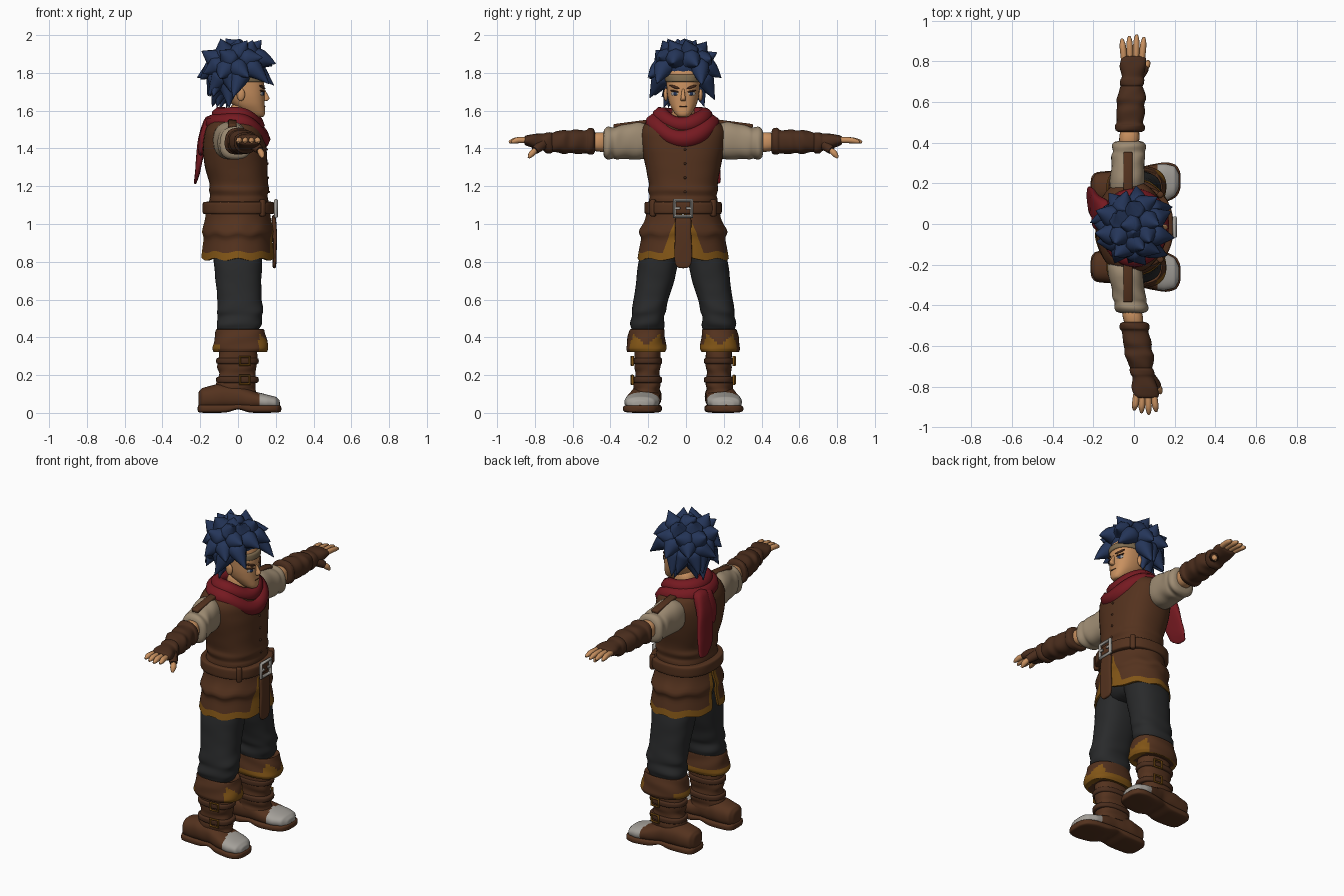
import bpy, bmesh, math, random
from mathutils import Vector, Matrix, Quaternion

if "Cube" in bpy.data.objects:
    bpy.data.objects.remove(bpy.data.objects["Cube"], do_unlink=True)

MID = -.015   # the body's centre line along y
SIDES = (("left", 1), ("right", -1))


def material(name, *rgb):
    mat = bpy.data.materials.new(name)
    mat.use_nodes = True
    mat.diffuse_color = (*rgb, 1)
    mat.node_tree.nodes["Principled BSDF"].inputs["Base Color"].default_value = (*rgb, 1)
    return mat


HAIR = material("navy hair", .018, .036, .1)
SKIN = material("warm skin", .58, .28, .115)
VEST = material("brown leather", .088, .032, .013)
DARK = material("dark leather", .068, .026, .012)
LINEN = material("beige linen", .34, .26, .17)
BAND = material("tan band", .21, .15, .08)
RED = material("red cloth", .18, .01, .015)
PANTS = material("charcoal cloth", .022, .023, .024)
GOLD = material("ochre trim", .22, .09, .008)
STEEL = material("pale steel", .37, .35, .32)


def finish(obj, mats, rule=None):
    """Apply modifiers, smooth the surface and colour faces by rule."""
    for mat in mats:
        obj.data.materials.append(mat)
    bpy.ops.object.select_all(action='DESELECT')
    obj.select_set(True)
    bpy.context.view_layer.objects.active = obj
    bpy.ops.object.convert(target='MESH')
    obj = bpy.context.view_layer.objects.active
    bpy.ops.object.shade_smooth_by_angle(angle=math.radians(55))
    if rule:
        for poly in obj.data.polygons:
            poly.material_index = int(rule(poly.center, poly.normal))
    return obj


def new_object(name, data):
    obj = bpy.data.objects.new(name, data)
    bpy.context.collection.objects.link(obj)
    return obj


def mesh_object(name, bm, subdivide=0):
    bmesh.ops.recalc_face_normals(bm, faces=bm.faces)
    mesh = bpy.data.meshes.new(name)
    bm.to_mesh(mesh)
    bm.free()
    obj = new_object(name, mesh)
    if subdivide:
        obj.modifiers.new("smooth", 'SUBSURF').levels = subdivide
    return obj


def loft(name, rings, mats, axis='z', side=1, power=2.4, fold=0, steps=2, rule=None):
    """Skin rounded sections (position, centre u, centre v, radius u, radius v)."""
    rows = []
    for a, b in zip(rings, rings[1:]):
        rows += [[p + (q - p) * k / steps for p, q in zip(a, b)] for k in range(steps)]
    rows.append(rings[-1])
    bm, loops, count = bmesh.new(), [], 24
    for p, u0, v0, ru, rv in rows:
        loop = []
        for i in range(count):
            t = math.tau * i / count
            c, s = math.cos(t), math.sin(t)
            w = 1 + fold * math.sin(3 * t + p * 70)
            u = u0 + ru * w * math.copysign(abs(c) ** (2 / power), c)
            v = v0 + rv * w * math.copysign(abs(s) ** (2 / power), s)
            x, y, z = {'x': (p, u, v), 'y': (u, p, v), 'z': (u, v, p)}[axis]
            loop.append(bm.verts.new((x, side * y + MID, z)))
        loops.append(loop)
    for a, b in zip(loops, loops[1:]):
        for i in range(count):
            j = (i + 1) % count
            bm.faces.new((a[i], a[j], b[j], b[i]))
    bm.faces.new(loops[0])
    bm.faces.new(loops[-1])
    return finish(mesh_object(name, bm, 1), mats, rule)


def tubes(name, paths, mat, cyclic=False, side=1, kind='NURBS'):
    """Round tubes along points (x, y, z, radius)."""
    curve = bpy.data.curves.new(name, 'CURVE')
    curve.dimensions, curve.bevel_depth, curve.bevel_resolution = '3D', 1, 2
    curve.resolution_u, curve.use_fill_caps = 5, True
    for path in paths:
        spline = curve.splines.new(kind)
        spline.points.add(len(path) - 1)
        for point, (x, y, z, r) in zip(spline.points, path):
            point.co = (x, side * y + MID, z, 1)
            point.radius = r
        spline.order_u = 3
        spline.use_cyclic_u, spline.use_endpoint_u = cyclic, not cyclic
    return finish(new_object(name, curve), [mat])


def blob(name, loc, scale, mat, turn=Quaternion()):
    bm = bmesh.new()
    bmesh.ops.create_uvsphere(bm, u_segments=16, v_segments=10, radius=1)
    bm.transform(Matrix.LocRotScale(Vector(loc), turn, Vector(scale)))
    return finish(mesh_object(name, bm), [mat])


def block(name, loc, size, mat, turn=Quaternion()):
    bm = bmesh.new()
    bmesh.ops.create_cube(bm, size=1)
    bm.transform(Matrix.LocRotScale(Vector(loc), turn, Vector(size)))
    obj = mesh_object(name, bm)
    bevel = obj.modifiers.new("bevel", 'BEVEL')
    bevel.width, bevel.segments = min(size) * .3, 2
    return finish(obj, [mat])


def on_front(target, name, y, z, scale, mat, roll=0):
    """Lay a flat spot on the front surface of the target."""
    bpy.context.view_layer.update()
    hit, loc, normal, _ = target.ray_cast(Vector((1, y + MID, z)), Vector((-1, 0, 0)))
    turn = normal.to_track_quat('X', 'Z') @ Quaternion((1, 0, 0), roll)
    return blob(name, loc, scale, mat, turn)


# Torso: vest with studs
vest = loft("vest", [(1.06, 0, 0, .16, .185), (1.13, .005, 0, .158, .184), (1.15, .005, 0, .152, .178),
                     (1.18, .005, 0, .162, .188), (1.21, .005, 0, .155, .182),
                     (1.3, -.01, 0, .168, .2), (1.4, -.018, 0, .172, .222), (1.48, -.02, 0, .16, .232),
                     (1.53, -.02, 0, .14, .21), (1.57, -.02, 0, .1, .12)], [VEST], fold=.01)
for k in range(4):
    on_front(vest, "vest_stud", .01, 1.17 + k * .075, (.007, .007, .007), DARK)

# Skirt of the vest: two panels with trimmed edges and a slit at the back
PROFILE = [(1.09, .162, .188), (1.03, .166, .19), (.98, .18, .214), (.95, .188, .238),
           (.93, .174, .213), (.89, .18, .222), (.85, .186, .23), (.812, .19, .236)]
for label, side in SIDES:
    bm, grid, cols, edge = bmesh.new(), [], 26, 3
    for j, (z, rx, ry) in enumerate(PROFILE):
        start, end = .08 + .012 * j, math.pi - .02 - .015 * j
        inner = start + .03 + .05 * j
        angles = [start + (inner - start) * i / edge for i in range(edge)]
        angles += [inner + (end - inner) * i / (cols - edge) for i in range(cols - edge + 1)]
        grid.append([bm.verts.new((rx * math.cos(a), side * ry * math.sin(a) + MID,
                                   z + .007 * math.sin(a * 9) * (j > 1))) for a in angles])
    for j in range(len(PROFILE) - 1):
        for i in range(cols):
            face = bm.faces.new((grid[j][i], grid[j][i + 1], grid[j + 1][i + 1], grid[j + 1][i]))
            face.material_index = int(j == len(PROFILE) - 2 or i >= cols - 1 or (j > 0 and i < edge))
    panel = mesh_object(label + "_skirt_panel", bm, 1)
    solid = panel.modifiers.new("thickness", 'SOLIDIFY')
    solid.thickness, solid.offset = .012, 0
    finish(panel, [VEST, GOLD])

# Belt, buckle and hanging flap
loft("belt", [(1.05, .003, 0, .185, .2), (1.06, .003, 0, .193, .207), (1.11, .003, 0, .193, .207),
              (1.12, .003, 0, .183, .2)], [VEST])
tubes("belt_buckle", [[(.201, y, z, .011) for y, z in
                       ((-.045, 1.04), (.045, 1.04), (.045, 1.125), (-.045, 1.125))]], STEEL, True, kind='POLY')
for y in (-.03, .03):
    block("buckle_prong", (.203, y + MID, 1.083), (.012, .03, .014), STEEL)
for label, side in SIDES:
    block(label + "_belt_loop", (.13, side * .16 + MID, 1.085), (.03, .03, .09), VEST,
          Quaternion((0, 0, 1), side * .8))
loft("front_flap", [(1.05, .188, 0, .012, .045), (.95, .195, 0, .012, .042), (.85, .195, 0, .01, .048),
                    (.79, .193, 0, .01, .045), (.765, .192, 0, .008, .025)], [VEST], power=4)

# Scarf rolls and tails
def roll(z, rx, ry, drop, r):
    turn = [math.tau * i / 14 for i in range(14)]
    return [(rx * math.cos(t), ry * math.sin(t), z - drop * max(0, math.cos(t)) ** 2,
             r * (1 + .1 * math.sin(3 * t))) for t in turn]

tubes("scarf", [roll(1.575, .1, .12, .055, .044), roll(1.535, .125, .152, .09, .05)], RED, True)
loft("scarf_tail", [(1.58, -.14, .08, .03, .05), (1.46, -.188, .1, .026, .062), (1.32, -.207, .12, .017, .07),
                    (1.25, -.218, .14, .012, .062), (1.21, -.228, .165, .006, .03)], [RED], fold=.07, power=3)
loft("scarf_short_tail", [(1.57, -.14, .03, .03, .04), (1.46, -.185, .035, .024, .05),
                          (1.36, -.198, .05, .012, .04)], [RED], fold=.06)

# Head, face and headband
loft("neck", [(1.48, 0, 0, .07, .07), (1.65, .02, 0, .06, .058)], [SKIN])
head = loft("head", [(1.565, .105, 0, .03, .026), (1.585, .09, 0, .055, .046), (1.63, .056, 0, .086, .072),
                     (1.68, .035, 0, .107, .085), (1.75, .028, 0, .112, .09), (1.82, .008, 0, .112, .095),
                     (1.89, 0, 0, .08, .07)], [SKIN])
loft("headband", [(1.75, .028, 0, .113, .092), (1.758, .028, 0, .118, .097), (1.785, .025, 0, .118, .1),
                  (1.793, .022, 0, .112, .096)], [BAND])
loft("nose", [(1.65, .142, 0, .014, .014), (1.665, .15, 0, .019, .013), (1.69, .142, 0, .013, .009),
              (1.72, .13, 0, .008, .007)], [SKIN])
on_front(head, "mouth", 0, 1.622, (.004, .023, .003), DARK)
for label, side in SIDES:
    on_front(head, label + "_eye_white", side * .046, 1.69, (.004, .022, .011), STEEL)
    on_front(head, label + "_iris", side * .043, 1.69, (.0065, .011, .011), HAIR)
    on_front(head, label + "_eyelid", side * .046, 1.703, (.007, .026, .005), DARK, side * .15)
    on_front(head, label + "_eyebrow", side * .045, 1.725, (.007, .032, .007), DARK, side * .3)
    blob(label + "_ear", (.015, side * .092 + MID, 1.685), (.022, .012, .034), SKIN)

# Hair: a cap with rings of pointed locks
random.seed(23)
CROWN, SPAN = Vector((-.005, 0, 1.83)), Vector((.132, .122, .108))
blob("hair_cap", CROWN + Vector((0, MID, 0)), SPAN, HAIR)
locks = []
for elevation, count, limit, reach, lift in ((80, 2, 180, 1.25, .012), (50, 6, 180, 1.32, .025),
                                             (24, 8, 180, 1.45, .02), (0, 9, 141, 1.42, -.045),
                                             (-25, 8, 115, 1.32, -.08), (-50, 6, 85, 1.15, -.1)):
    for i in range(count):
        az = math.pi + math.radians(limit) * ((2 * i + 1) / count - 1) + random.uniform(-.12, .12)
        el = math.radians(elevation + random.uniform(-6, 6))
        out = Vector((math.cos(az) * math.cos(el), math.sin(az) * math.cos(el), math.sin(el))) * SPAN
        swirl = Vector((-math.sin(az), math.cos(az), 0)) * random.uniform(-.07, .07)
        front = max(0, math.cos(az)) * (elevation < 40)
        rise = Vector((.02 * front, 0, lift - .09 * front))
        far = reach * random.uniform(.9, 1.03)
        steps = ((.6, 0, .03), (.95, .05, .062), (far * .87, .4, .042), (far * 1.13, 1.1, .001))
        locks.append([(*(CROWN + out * k + (rise + swirl) * m), r) for k, m, r in steps])
tubes("hair_locks", locks, HAIR)

# Arms: sleeve, strap, forearm, bracer, glove, fingers
for label, side in SIDES:
    drift = .05 if side > 0 else .17

    def arm(part, rings, mat, fold=0):
        loft(label + part, [(y, -.03 + drift * (y - .3), z, rx, rz) for y, z, rx, rz in rings],
             [mat], 'y', side, fold=fold)

    hand, tip = -.03 + drift * .5, .937 + side * .012
    arm("_sleeve", [(.15, 1.44, .08, .08), (.23, 1.442, .088, .104), (.3, 1.437, .08, .094), (.35, 1.43, .085, .088),
                    (.37, 1.43, .078, .082), (.4, 1.426, .087, .09), (.425, 1.426, .07, .07)], LINEN, .03)
    block(label + "_shoulder_strap", (-.03, side * .275 + MID, 1.53), (.045, .19, .022), VEST,
          Quaternion((1, 0, 0), -side * .13))
    arm("_forearm", [(.38, 1.433, .052, .056), (.5, 1.435, .048, .048)], SKIN)
    arm("_bracer", [(.465, 1.435, .05, .05), (.475, 1.437, .073, .07), (.5, 1.437, .075, .072),
                    (.512, 1.435, .064, .06), (.57, 1.435, .072, .067), (.6, 1.435, .066, .058),
                    (.63, 1.435, .074, .066), (.66, 1.435, .066, .058), (.69, 1.432, .056, .052),
                    (.71, 1.432, .045, .04)], DARK, .035)
    arm("_glove", [(.68, 1.43, .042, .04), (.7, 1.43, .06, .058), (.725, 1.43, .06, .056), (.74, 1.434, .052, .044),
                   (.79, 1.44, .066, .038), (.83, 1.442, .062, .028), (.842, 1.442, .052, .02)], DARK, .035)
    tubes(label + "_fingers", [[(hand + k * .029, .82, 1.443, .015), (hand + k * .032, .87, 1.446, .017),
                                (hand + k * .035, tip - .015 - .013 * abs(k - .3), 1.438, .014),
                                (hand + k * .036, tip - .013 * abs(k - .3), 1.433, .006)]
                               for k in (-1.5, -.5, .5, 1.5)], SKIN, side=side)
    tubes(label + "_thumb_guard", [[(hand + .02, .74, 1.425, .03), (hand + .045, .765, 1.405, .028),
                                    (hand + .06, .785, 1.39, .022)]], DARK, side=side)
    tubes(label + "_thumb", [[(hand + .055, .778, 1.395, .012), (hand + .066, .793, 1.382, .019),
                              (hand + .073, .81, 1.362, .015), (hand + .076, .818, 1.35, .006)]], SKIN, side=side)


def cuff_trim(center, normal):
    """Lining shows at the front around a wedge, and low on the inner and back sides."""
    offset = abs(center.y - MID) - .195
    if center.x > .11:
        return center.z < .355 + abs(offset) * .9
    return center.z < .323 or (center.z < .36 and (offset < -.06 or center.x < -.1))


# Legs: trousers, boots with folded cuffs, straps, feet
loft("trouser_seat", [(1.05, 0, 0, .14, .16), (.9, 0, 0, .15, .19), (.8, 0, 0, .1, .1)], [PANTS])
for label, side in SIDES:
    loft(label + "_trouser_leg", [(.92, 0, .1, .13, .1), (.8, 0, .132, .13, .108), (.7, .002, .147, .122, .102),
                                  (.6, .008, .17, .117, .092), (.54, .012, .183, .124, .092), (.51, .012, .186, .118, .084),
                                  (.47, .005, .19, .122, .094), (.44, 0, .19, .11, .085), (.36, 0, .19, .08, .07)],
         [PANTS], side=side, fold=.03)
    loft(label + "_boot_cuff", [(.43, .01, .192, .1, .075), (.445, .012, .192, .128, .092), (.4, .013, .195, .138, .1),
                                (.34, .014, .195, .15, .108), (.32, .014, .195, .142, .1), (.33, .01, .19, .1, .07)],
         [VEST, GOLD], side=side, fold=.02, steps=4, rule=cuff_trim)
    loft(label + "_boot_shaft", [(.38, 0, .19, .095, .068), (.3, 0, .188, .104, .07), (.24, -.005, .188, .106, .07),
                                 (.21, -.005, .188, .094, .062), (.15, -.01, .19, .108, .074), (.12, -.01, .192, .1, .068),
                                 (.09, -.01, .195, .115, .08)], [VEST], side=side, fold=.04)
    for z in (.275, .175):
        loft(label + "_boot_strap", [(z - .018, -.003, .19, .1, .07), (z - .012, -.003, .19, .114, .08),
                                     (z + .012, -.003, .19, .114, .08), (z + .018, -.003, .19, .1, .07)],
             [DARK], side=side)
        tubes(label + "_boot_buckle", [[(x, .273 - x * .1, z + h, .007) for x, h in
                                        ((.01, -.022), (.06, -.022), (.06, .022), (.01, .022))]],
              GOLD, True, side, 'POLY')
    loft(label + "_foot", [(-.21, .195, .07, .035, .04), (-.19, .195, .075, .07, .058), (-.1, .195, .085, .082, .07),
                           (0, .2, .083, .08, .066), (.08, .212, .066, .092, .05), (.15, .22, .058, .094, .04),
                           (.2, .225, .052, .075, .034), (.222, .228, .045, .035, .02)],
         [VEST, STEEL], 'x', side, fold=.012, steps=4,
         rule=lambda c, n: c.x > .1 + abs(abs(c.y - MID) - .215) * .2 and c.z > .035)
    loft(label + "_sole", [(-.215, .195, .022, .045, .018), (-.19, .195, .022, .078, .022), (-.06, .195, .022, .084, .022),
                           (0, .2, .034, .082, .012), (.06, .208, .022, .096, .022), (.16, .222, .022, .1, .022),
                           (.21, .227, .022, .08, .02), (.23, .228, .022, .04, .016)], [VEST], 'x', side, 4)
